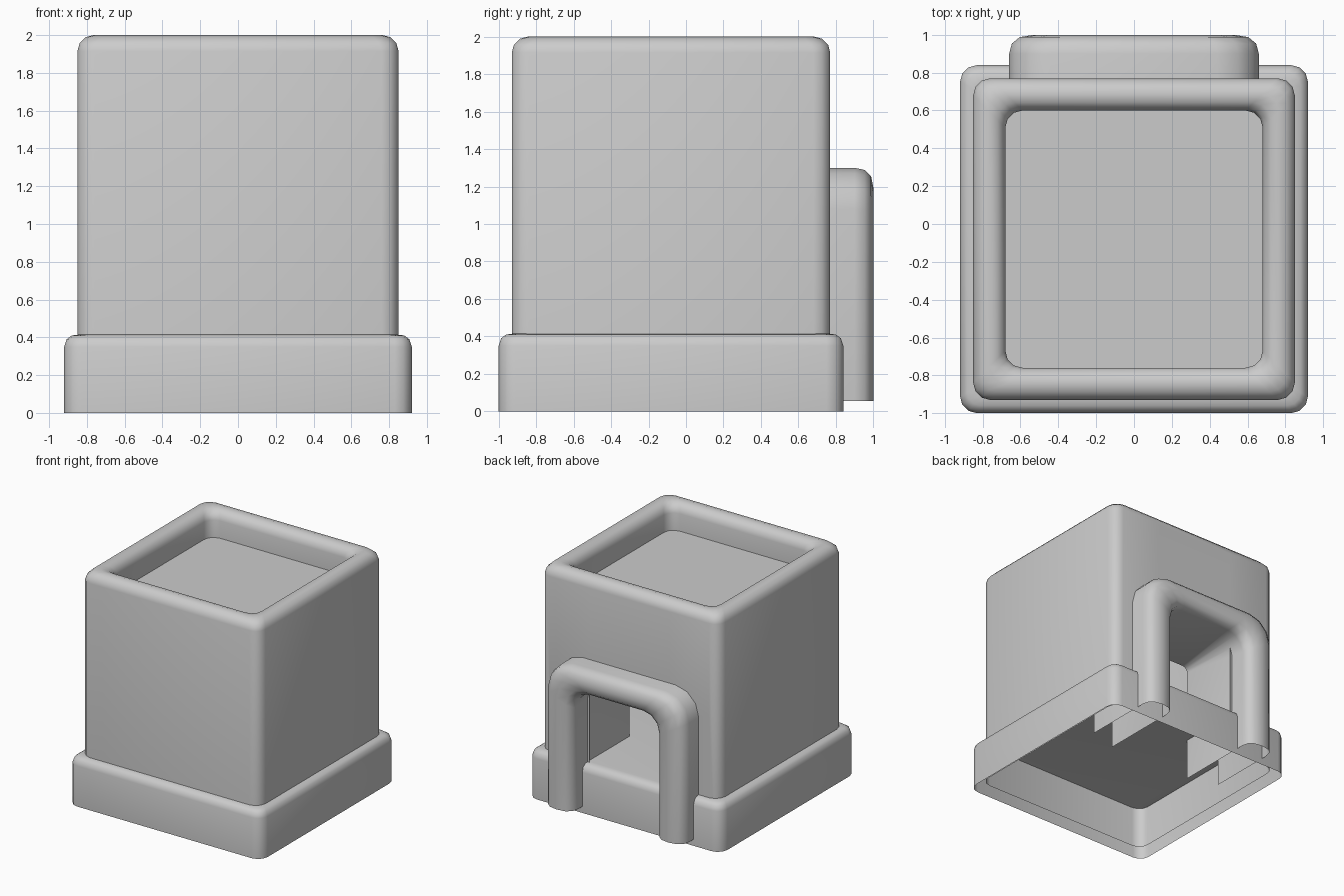
import bpy, bmesh, math

if "Cube" in bpy.data.objects:
    bpy.data.objects.remove(bpy.data.objects["Cube"])

CY = -0.08  # centre line of the square parts


def square_loop(half, radius, z, seg=3):
    """Closed rounded square at height z."""
    pts = []
    for k, (sx, sy) in enumerate([(1, 1), (-1, 1), (-1, -1), (1, -1)]):
        for i in range(seg + 1):
            a = math.radians(90 * (k + i / seg))
            pts.append((sx * (half - radius) + radius * math.cos(a),
                        CY + sy * (half - radius) + radius * math.sin(a), z))
    return pts


def arch_loop(half, top, radius, y, z0=0.055, seg=3):
    """Open upside-down U in a plane of constant y."""
    pts = [(half, y, z0)]
    for sx, start in ((1, 0), (-1, 90)):
        for i in range(seg + 1):
            a = math.radians(start + 90 * i / seg)
            pts.append((sx * (half - radius) + radius * math.cos(a), y,
                        top - radius + radius * math.sin(a)))
    return pts + [(-half, y, z0)]


def loft(bm, loops, closed=True, cap=False):
    rows = [[bm.verts.new(p) for p in loop] for loop in loops]
    n = len(rows[0])
    for a, b in zip(rows, rows[1:]):
        for i in range(n if closed else n - 1):
            j = (i + 1) % n
            bm.faces.new((a[i], a[j], b[j], b[i]))
    if cap:
        bm.faces.new(rows[-1])


def finish(bm, name):
    bmesh.ops.recalc_face_normals(bm, faces=bm.faces[:])
    mesh = bpy.data.meshes.new(name)
    bm.to_mesh(mesh)
    bm.free()
    ob = bpy.data.objects.new(name, mesh)
    bpy.context.collection.objects.link(ob)
    bpy.ops.object.select_all(action='DESELECT')
    ob.select_set(True)
    bpy.context.view_layer.objects.active = ob
    bpy.ops.object.shade_smooth_by_angle(angle=math.radians(50))
    return ob


# base: open-bottomed plinth with a softened top edge
bm = bmesh.new()
loft(bm, [square_loop(0.92, 0.09, 0), square_loop(0.92, 0.09, 0.35),
          square_loop(0.907, 0.08, 0.39), square_loop(0.88, 0.07, 0.41),
          square_loop(0.84, 0.06, 0.415)], cap=True)
finish(bm, "base")

# body: hollow walls rolling over a rounded rim into the roof recess
bm = bmesh.new()
r, mid = 0.085, 0.765
loops = [square_loop(0.85, 0.09, 0.055)]
for i in range(7):
    a = math.pi * i / 6
    loops.append(square_loop(mid + r * math.cos(a), 0.09, 1.915 + r * math.sin(a)))
loops.append(square_loop(mid - r, 0.09, 1.70))
loft(bm, loops)

# doorway cut through the back wall only
def back_faces():
    return [f for f in bm.faces if all(v.co.y > 0.76 and v.co.z < 1.93 for v in f.verts)
            and abs(f.calc_center_median().x) < 0.7]

for co, no in (((0.38, 0, 0), (1, 0, 0)), ((-0.38, 0, 0), (1, 0, 0)), ((0, 0, 1.1), (0, 0, 1))):
    fs = back_faces()
    geom = fs + list({e for f in fs for e in f.edges}) + list({v for f in fs for v in f.verts})
    bmesh.ops.bisect_plane(bm, geom=geom, plane_co=co, plane_no=no)
hole = [f for f in back_faces() if abs(f.calc_center_median().x) < 0.37
        and f.calc_center_median().z < 1.09]
bmesh.ops.delete(bm, geom=hole, context='FACES')
finish(bm, "body")

# roof panel at the bottom of the recess
bm = bmesh.new()
bm.faces.new([bm.verts.new(p) for p in square_loop(0.685, 0.09, 1.765)])
finish(bm, "roof_panel")

# doorway surround: rounded hollow arch running into the body
bm = bmesh.new()
loops = [arch_loop(0.66, 1.30, 0.22, 0.28)]
for i in range(7):
    a = math.pi * i / 6
    c = math.copysign(abs(math.cos(a)) ** 0.8, math.cos(a)) if i != 3 else 0
    loops.append(arch_loop(0.53 + 0.13 * c, 1.195 + 0.105 * c,
                           0.185 + 0.035 * c, 0.90 + 0.10 * math.sin(a) ** 0.9 if 0 < i < 6 else 0.90))
loops.append(arch_loop(0.40, 1.10, 0.05, 0.20))
loft(bm, loops, closed=False)
finish(bm, "doorway_arch")
